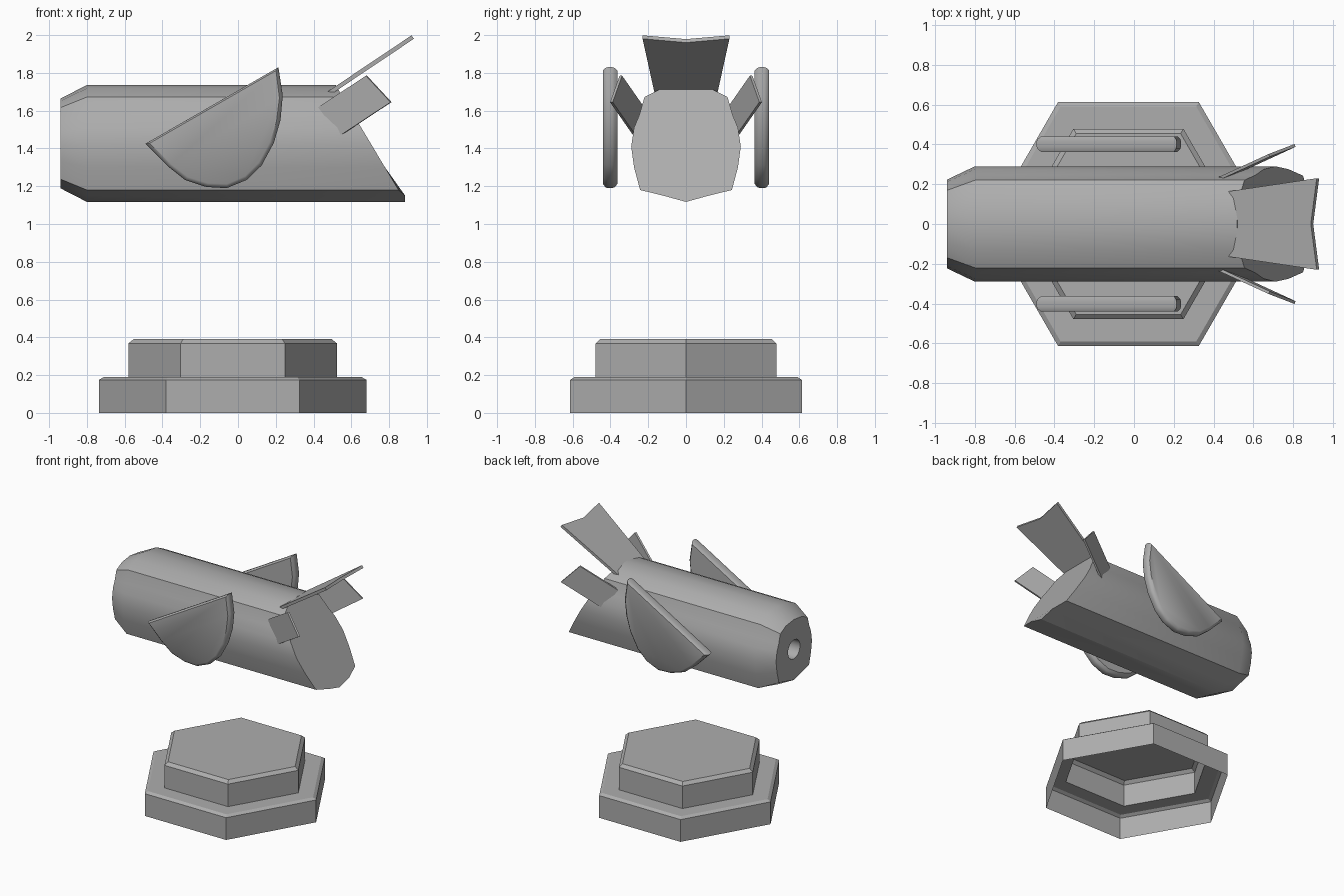
import bpy, bmesh, math
from mathutils import Vector

if "Cube" in bpy.data.objects:
    bpy.data.objects.remove(bpy.data.objects["Cube"])

grey = bpy.data.materials.new("plain grey")
grey.diffuse_color = (0.42, 0.42, 0.42, 1)
grey.use_nodes = True
grey.node_tree.nodes["Principled BSDF"].inputs["Base Color"].default_value = grey.diffuse_color


def finish(name, bm, angle=30):
    """Turn a bmesh into a named, smooth-by-angle object."""
    bmesh.ops.recalc_face_normals(bm, faces=bm.faces)
    mesh = bpy.data.meshes.new(name)
    bm.to_mesh(mesh)
    bm.free()
    mesh.materials.append(grey)
    ob = bpy.data.objects.new(name, mesh)
    bpy.context.collection.objects.link(ob)
    bpy.ops.object.select_all(action='DESELECT')
    ob.select_set(True)
    bpy.context.view_layer.objects.active = ob
    bpy.ops.object.shade_smooth_by_angle(angle=math.radians(angle))
    return ob


def loft(bm, rings, cap_first=False, cap_last=True):
    """Skin a list of closed rings."""
    vs = [[bm.verts.new(p) for p in r] for r in rings]
    n = len(vs[0])
    for a, b in zip(vs, vs[1:]):
        for i in range(n):
            j = (i + 1) % n
            bm.faces.new((a[i], a[j], b[j], b[i]))
    if cap_first:
        bm.faces.new(vs[0])
    if cap_last:
        bm.faces.new(vs[-1])


def slab(name, pts, thick):
    """Thin plate from a planar outline, thickened along its normal."""
    pts = [Vector(p) for p in pts]
    n = (pts[1] - pts[0]).cross(pts[-1] - pts[0]).normalized() * thick / 2
    bm = bmesh.new()
    loft(bm, [[p + n for p in pts], [p - n for p in pts]], True, True)
    return finish(name, bm)


# Stepped hexagonal base, an open shell underneath
profile = [(.708, 0), (.708, .175), (.682, .19), (.553, .19), (.553, .367), (.525, .39)]
bm = bmesh.new()
loft(bm, [[(-.028 + r * math.cos(k * math.pi / 3), r * math.sin(k * math.pi / 3), z)
           for k in range(6)] for r, z in profile])
finish("base", bm)

# Body: half section mirrored, bevelled nose with a bore, slanted tail end
half = [(.12, 1.15), (.243, 1.18), (.275, 1.30), (.29, 1.41), (.275, 1.51),
        (.247, 1.577), (.22, 1.672), (.13, 1.718)]
section = [(0, 1.117)] + half + [(0, 1.735)] + [(-y, z) for y, z in reversed(half)]
ZC = 1.43


def tail_x(z):
    return .885 if z < 1.16 else .85 - (z - 1.18) / 1.67


def bore(x, r=.075):
    out = []
    for y, z in section:
        d = math.hypot(y, z - ZC)
        out.append((x, y / d * r, ZC + (z - ZC) / d * r))
    return out


bm = bmesh.new()
loft(bm, [bore(-.7), bore(-.94),
          [(-.94, y * .77, ZC + (z - ZC) * .77) for y, z in section],
          [(-.8, y, z) for y, z in section],
          [(tail_x(z), y, z) for y, z in section]], True, True)
finish("body", bm)

# Wings: half-round plates with softened rims
wing = [(-.49, 1.425), (-.373, 1.307), (-.28, 1.233), (-.167, 1.196), (-.06, 1.19),
        (.045, 1.233), (.125, 1.31), (.19, 1.43), (.225, 1.55), (.237, 1.68), (.214, 1.83)]
cx, cz = -.04, 1.47


def wing_ring(y, inset):
    out = []
    for x, z in wing:
        d = math.hypot(x - cx, z - cz)
        k = 1 - inset / d
        out.append((cx + (x - cx) * k, y, cz + (z - cz) * k))
    return out


for side, s in (("left", 1), ("right", -1)):
    bm = bmesh.new()
    loft(bm, [wing_ring(s * y, i) for y, i in
              ((.363, .022), (.378, .005), (.39, 0), (.415, 0), (.427, .005), (.44, .022))],
         True, True)
    finish(side + "_wing", bm, 40)

    # Small side tail fins, rooted inside the body
    a, b, d = (Vector(p) for p in ((.43, .23, 1.62), (.68, .345, 1.785), (.56, .28, 1.48)))
    root = (b - a) * .2
    pts = [a - root, b, b + d - a, d - root]
    slab(side + "_tail_fin", [(p.x, s * p.y, p.z) for p in pts], .015)

# Upper tail plate with a notched end
top = [(.42, .155), (.925, .23), (.895, 0), (.925, -.23), (.42, -.155)]
slab("top_tail_plate", [(x, y, 1.725 + (x - .53) * .67) for x, y in top], .022)
